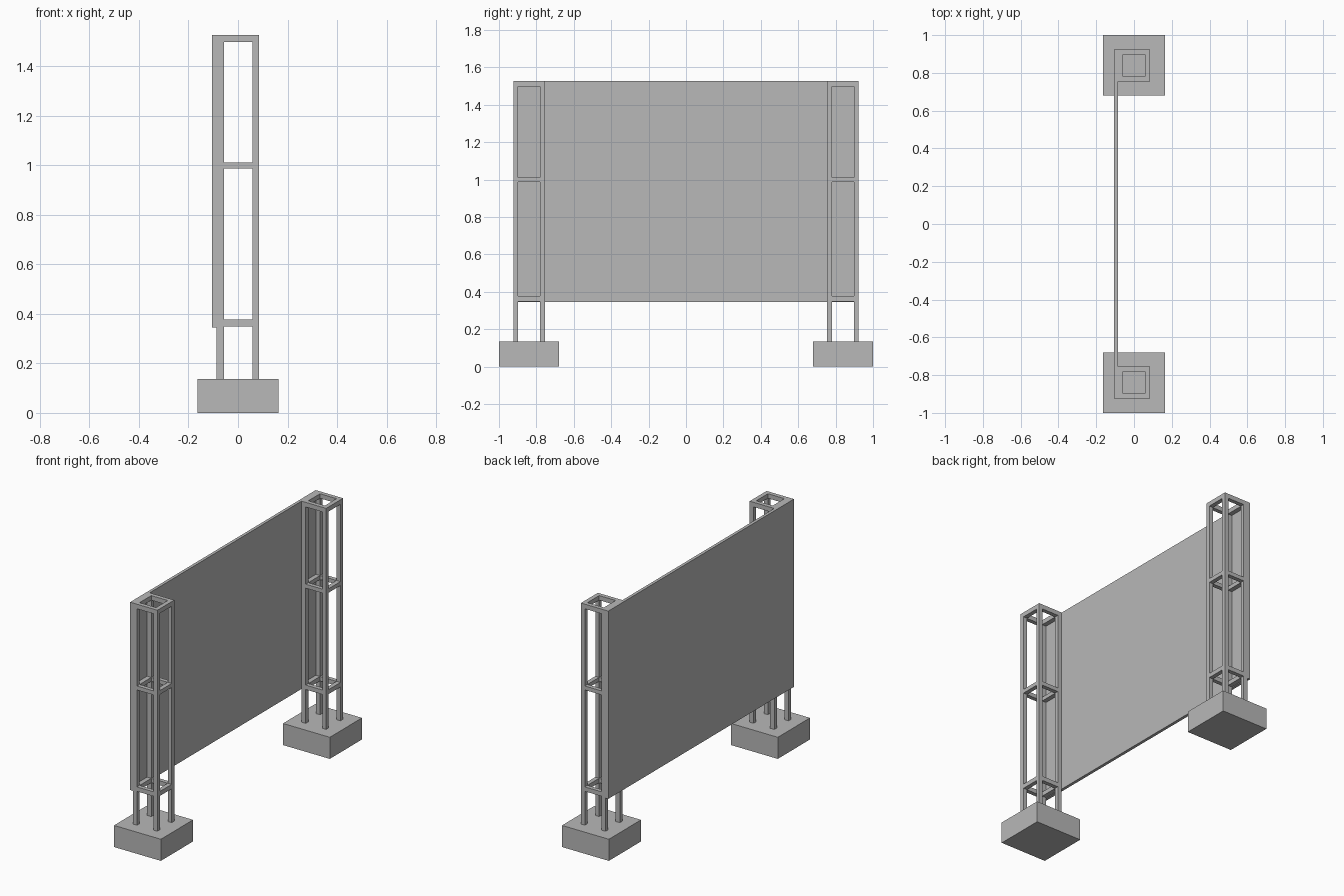
import bpy
import bmesh

cube = bpy.data.objects.get("Cube")
if cube:
    bpy.data.objects.remove(cube, do_unlink=True)

grey = bpy.data.materials.new("plain grey")
grey.use_nodes = True
colour = (0.48, 0.48, 0.48, 1)
grey.diffuse_color = colour
grey.node_tree.nodes["Principled BSDF"].inputs["Base Color"].default_value = colour


def boxes(name, spans, mirrored=False):
    """One object made of boxes, each given as (x range, y range, z range)."""
    bm = bmesh.new()
    for span in spans:
        verts = bmesh.ops.create_cube(bm, size=1)["verts"]
        for v in verts:
            for axis, (low, high) in enumerate(span):
                v.co[axis] = low if v.co[axis] < 0 else high
    mesh = bpy.data.meshes.new(name)
    bm.to_mesh(mesh)
    bm.free()
    mesh.materials.append(grey)
    obj = bpy.data.objects.new(name, mesh)
    bpy.context.collection.objects.link(obj)
    if mirrored:
        mod = obj.modifiers.new("Mirror", "MIRROR")
        mod.use_axis = (False, True, False)
        mod.use_mirror_merge = False
    return obj


BASE_TOP, TOP = 0.136, 1.527
POST_X = [(-0.086, -0.057), (0.058, 0.085)]
POST_Y = [(0.755, 0.781), (0.897, 0.923)]
GAP_X = (POST_X[0][1], POST_X[1][0])
GAP_Y = (POST_Y[0][1], POST_Y[1][0])
RAIL_Z = [(0.349, 0.377), (0.987, 1.012), (1.498, TOP)]

# Concrete footings
boxes("footings", [((-0.163, 0.163), (0.68, 1.0), (0, BASE_TOP))], True)

# Four upright posts per tower
boxes("tower_posts", [(x, y, (BASE_TOP, TOP)) for x in POST_X for y in POST_Y], True)

# Square rings of rails that tie the posts together
rails = []
for z in RAIL_Z:
    rails += [(GAP_X, y, z) for y in POST_Y]
    rails += [(x, GAP_Y, z) for x in POST_X]
boxes("tower_rails", rails, True)

# Display board spanning both towers
boxes("board", [((-0.105, POST_X[0][0]), (-0.923, 0.923), (0.345, TOP))])
